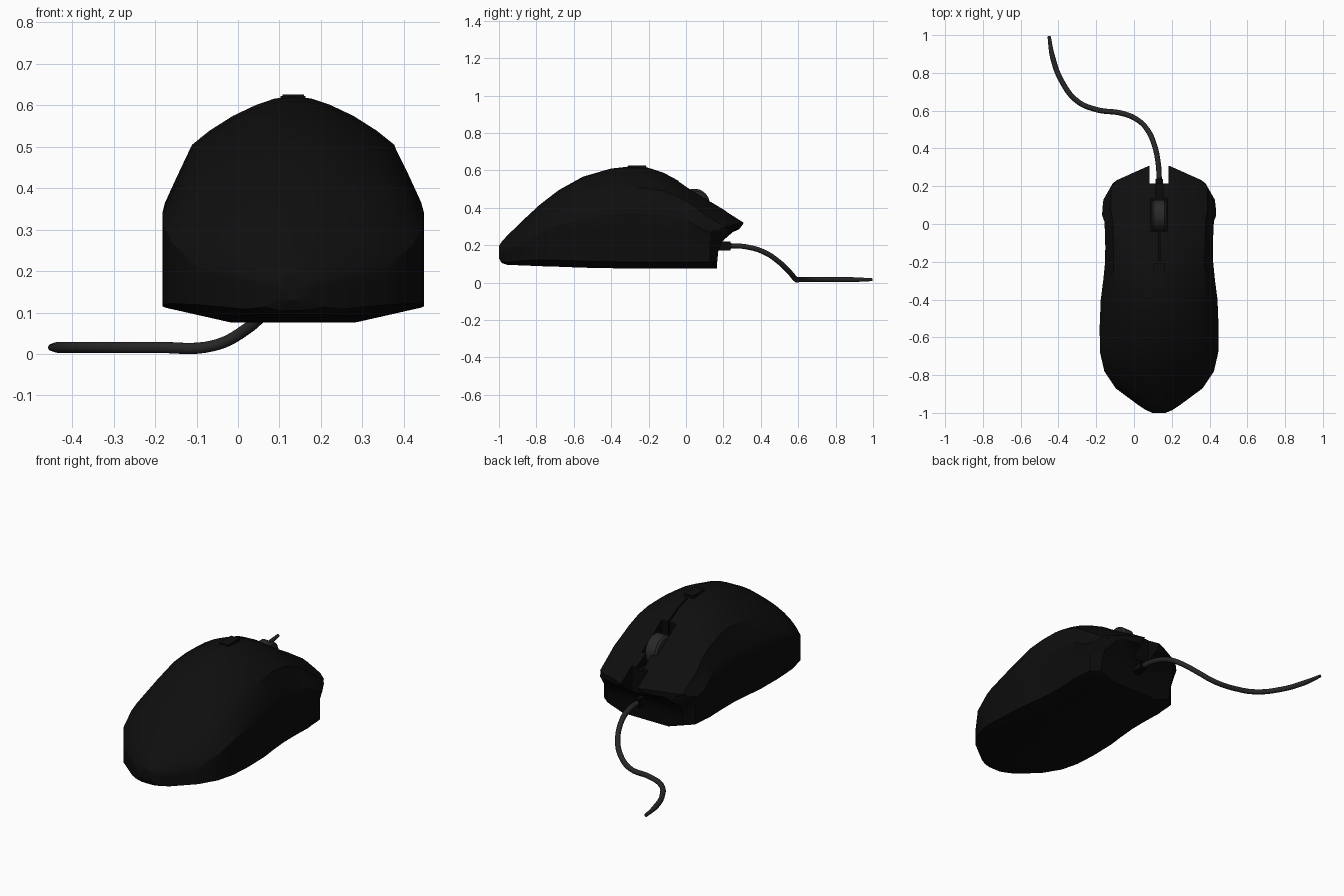
import bpy, bmesh, math
from mathutils import Vector

if "Cube" in bpy.data.objects:
    bpy.data.objects.remove(bpy.data.objects["Cube"])

CX = 0.133  # mouse centre line


def mat(name, v):
    m = bpy.data.materials.new(name)
    m.diffuse_color = (v, v, v, 1)
    m.use_nodes = True
    m.node_tree.nodes["Principled BSDF"].inputs["Base Color"].default_value = m.diffuse_color
    return m


SHELL = mat("black shell", 0.0045)
GRIP = mat("black side grip", 0.0038)
DARK = mat("deep black recess", 0.0028)
RUBBER = mat("dark grey wheel", 0.022)
CABLE = mat("dark grey cable", 0.02)


def lerp(table, t):
    for (a, va), (b, vb) in zip(table, table[1:]):
        if t <= b:
            return va + (vb - va) * max(0, (t - a) / (b - a))
    return table[-1][1]


def finish(name, bm, mats):
    bmesh.ops.recalc_face_normals(bm, faces=bm.faces)
    me = bpy.data.meshes.new(name)
    bm.to_mesh(me)
    bm.free()
    ob = bpy.data.objects.new(name, me)
    bpy.context.collection.objects.link(ob)
    for m in mats:
        me.materials.append(m)
    return ob


def box(name, lo, hi, m, bevel=0):
    bm = bmesh.new()
    bmesh.ops.create_cube(bm, size=1)
    for v in bm.verts:
        v.co = Vector([(a + b) / 2 + c * (b - a) for a, b, c in zip(lo, hi, v.co)])
    if bevel:
        bmesh.ops.bevel(bm, geom=bm.edges[:], offset=bevel, segments=2, affect='EDGES')
    return finish(name, bm, [m])


def smooth(ob, angle):
    bpy.ops.object.select_all(action='DESELECT')
    ob.select_set(True)
    bpy.context.view_layer.objects.active = ob
    bpy.ops.object.shade_smooth_by_angle(angle=math.radians(angle))


# stations along the body: y, half width, top z, shoulder z, bottom z
STATIONS = [
    (-1.0, .035, .195, .165, .13), (-.985, .07, .22, .17, .105), (-.955, .115, .252, .18, .095),
    (-.87, .23, .335, .21, .092), (-.78, .29, .418, .265, .088), (-.68, .313, .495, .31, .085),
    (-.55, .315, .567, .342, .08), (-.4, .309, .61, .365, .077), (-.3, .296, .621, .37, .076),
    (-.2, .286, .614, .368, .076), (-.12, .285, .588, .36, .076), (-.04, .287, .545, .345, .076),
    (.03, .29, .497, .33, .076), (.12, .302, .44, .31, .076), (.22, .30, .38, .285, .076),
    (.31, .295, .322, .27, .076)]
# cross-section: fraction of width, fraction of drop from top to shoulder
ROUND = [(0, 0), (.15, .02), (.3, .08), (.48, .2), (.65, .36), (.78, .52), (.9, .74), (1, 1)]
STEPPED = [(0, 0), (.15, .02), (.3, .08), (.5, .18), (.7, .31), (.85, .43), (.9, .7), (1, 1)]
FRONT_Z = [(.08, .165), (.16, .17), (.235, .2), (.27, .25), (.28, .28), (.32, .31)]
FRONT_X = [(0, .31), (.05, .31), (.24, .225), (.30, .12)]


def half_section(w, zt, zs, zb, k):
    pts = []
    for (a, b), (c, d) in zip(ROUND, STEPPED):
        pts.append((w * (a + (c - a) * k), zt - (zt - zs) * (b + (d - b) * k)))
    low = zb + .035 * min(1, w / .3)
    pts += [(w, zs + (low - zs) * t) for t in (.3, .65, 1)]
    return pts + [(w * .5, zb), (0, zb)]


# main body: lofted shell with the front shaped into overhanging button tips
bm = bmesh.new()
rings = []
for y, w, zt, zs, zb in STATIONS:
    k = min(1, max(0, (y + .55) / .4))
    h = half_section(w, zt, zs, zb, k)
    full = h + [(-x, z) for x, z in h[-2:0:-1]]
    rings.append([bm.verts.new((x, y, z)) for x, z in full])
N, H = len(rings[0]), len(h) - 1
for a, b in zip(rings, rings[1:]):
    for i in range(N):
        f = bm.faces.new((a[i], a[(i + 1) % N], b[(i + 1) % N], b[i]))
        f.material_index = 1 if 7 <= i < N - 7 else 0
bm.faces.new(rings[0])

# front cap as a grid of rows so that it can follow the front curve
last = rings[-1]
K = 12
rows = []
for i in range(1, H):
    r, l = last[i], last[N - i]
    rows.append([r] + [bm.verts.new(r.co.lerp(l.co, j / K)) for j in range(1, K)] + [l])
for a, b in zip(rows, rows[1:]):
    for j in range(K):
        bm.faces.new((a[j], a[j + 1], b[j + 1], b[j])).material_index = 2
bm.faces.new([last[0]] + rows[0]).material_index = 2
bm.faces.new([last[H]] + rows[-1]).material_index = 2
for v in bm.verts:
    x, y, z = v.co
    if y > 0:
        reach = min(lerp(FRONT_Z, z), lerp(FRONT_X, abs(x)))
        v.co.y = y * reach / .31
        if y > .1 and z < .26:
            v.co.x *= .95
    v.co.x += CX
bmesh.ops.triangulate(bm, faces=[f for f in bm.faces if len(f.verts) > 4 or f.material_index == 2])
body = finish("mouse_body", bm, [SHELL, GRIP, DARK])

# cut the gap between the buttons and the wheel channel
cuts = [box("front_gap_cutter", (CX - .05, .215, 0), (CX + .05, .5, .7), DARK),
        box("wheel_channel_cutter", (CX - .045, -.04, .36), (CX + .045, .135, .7), DARK),
        box("button_split_cutter", (CX - .02, .12, .365), (CX + .02, .23, .7), DARK),
        box("spine_groove_cutter", (CX - .004, -.2, .44), (CX + .004, -.03, .7), DARK)]
bpy.context.view_layer.objects.active = body
for c in cuts:
    c.hide_render = True
    md = body.modifiers.new("cut", 'BOOLEAN')
    md.operation = 'DIFFERENCE'
    md.solver = 'EXACT'
    md.object = c
    bpy.ops.object.modifier_apply(modifier=md.name)
    bpy.data.objects.remove(c)
smooth(body, 28)

# scroll wheel: rounded tyre with a hub
bm = bmesh.new()
SEG = 40
prof = [(-.038, .045), (-.038, .07), (-.028, .082), (.028, .082), (.038, .07), (.038, .045)]
loops = []
for s in range(SEG):
    a = 2 * math.pi * s / SEG
    loops.append([bm.verts.new((CX + x, .045 + r * math.cos(a), .42 + r * math.sin(a))) for x, r in prof])
for s in range(SEG):
    a, b = loops[s], loops[(s + 1) % SEG]
    for j in range(len(prof)):
        k = (j + 1) % len(prof)
        bm.faces.new((a[j], a[k], b[k], b[j]))
wheel = finish("scroll_wheel", bm, [RUBBER])
smooth(wheel, 35)

# button behind the wheel
dpi = box("sensitivity_button", (CX - .03, -.315, .59), (CX + .03, -.21, .626), SHELL, .004)

# cable and its sleeve
path = [(CX, .19, .197), (CX, .25, .197), (.127, .33, .19), (.107, .42, .162), (.07, .50, .108),
        (.02, .55, .06), (-.06, .585, .02), (-.2, .606, .016), (-.3, .65, .016),
        (-.385, .76, .016), (-.43, .88, .016), (-.45, .995, .016)]
cu = bpy.data.curves.new("cable", 'CURVE')
cu.dimensions = '3D'
cu.bevel_depth = .014
cu.bevel_resolution = 3
cu.resolution_u = 8
cu.use_fill_caps = True
sp = cu.splines.new('BEZIER')
sp.bezier_points.add(len(path) - 1)
for p, co in zip(sp.bezier_points, path):
    p.co = co
    p.handle_left_type = p.handle_right_type = 'AUTO'
sp.bezier_points[-1].radius = .6
cu.materials.append(CABLE)
bpy.context.collection.objects.link(bpy.data.objects.new("cable", cu))
box("cable_sleeve", (CX - .02, .15, .173), (CX + .02, .243, .219), DARK, .006)
